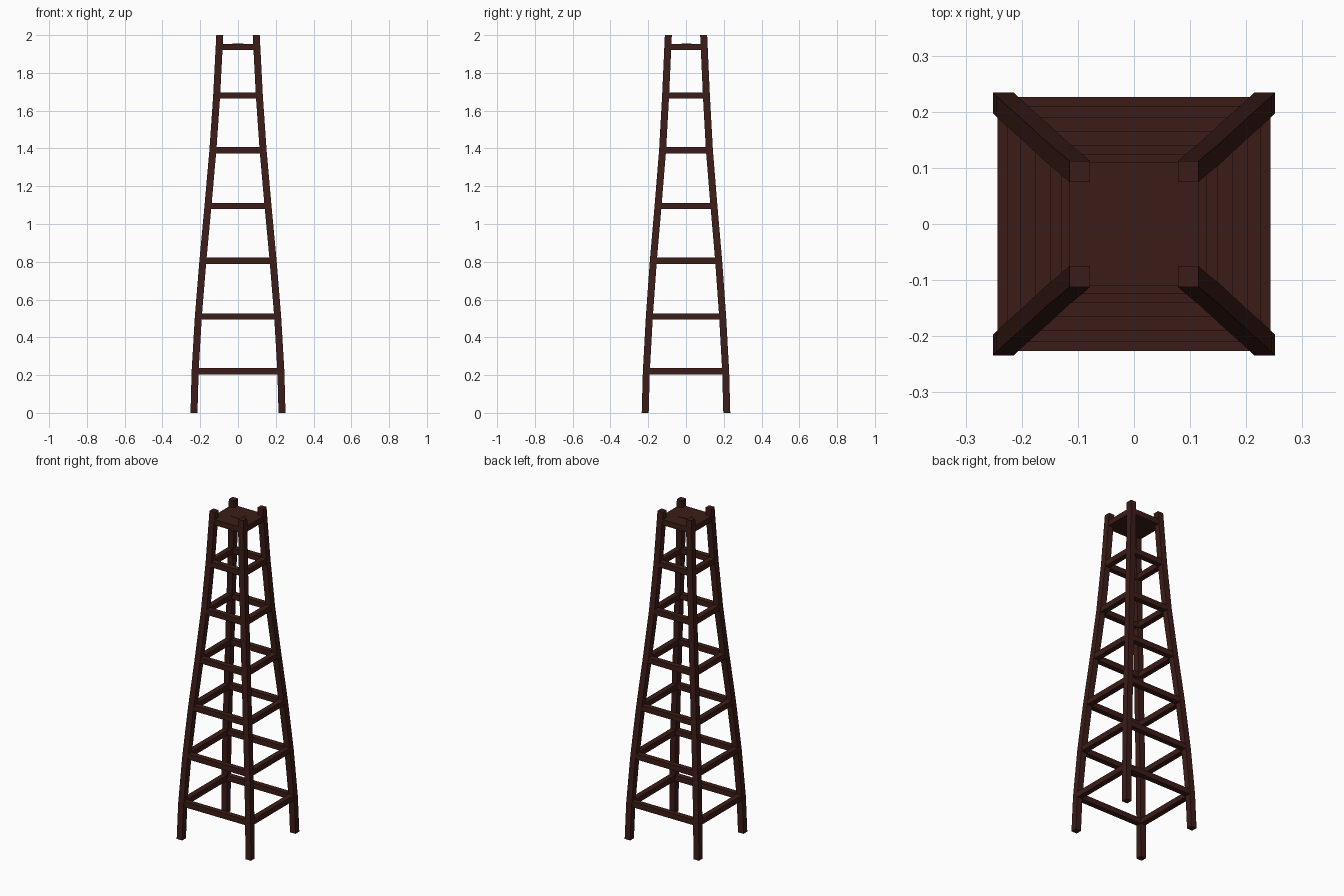
import bpy, bmesh

if "Cube" in bpy.data.objects:
    bpy.data.objects.remove(bpy.data.objects["Cube"])

wood = bpy.data.materials.new("dark_wood")
wood.diffuse_color = (0.045, 0.012, 0.009, 1)
wood.use_nodes = True
wood.node_tree.nodes["Principled BSDF"].inputs["Base Color"].default_value = wood.diffuse_color

# leg centre line: (z, x, y); the inner levels also carry the rungs
PATH = [(0, .233, .216), (.22, .227, .210), (.51, .210, .194),
        (.805, .186, .173), (1.095, .159, .148), (1.39, .133, .124),
        (1.68, .113, .108), (2.0, .0965, .0935)]
LEG = .0185   # half width of a leg
RUNG = .033   # rung thickness


def finish(name, bm):
    bmesh.ops.recalc_face_normals(bm, faces=bm.faces)
    mesh = bpy.data.meshes.new(name)
    bm.to_mesh(mesh)
    bm.free()
    mesh.materials.append(wood)
    ob = bpy.data.objects.new(name, mesh)
    bpy.context.collection.objects.link(ob)
    return ob


def box(name, centre, size):
    bm = bmesh.new()
    bmesh.ops.create_cube(bm, size=1)
    bmesh.ops.scale(bm, vec=size, verts=bm.verts)
    bmesh.ops.translate(bm, vec=centre, verts=bm.verts)
    return finish(name, bm)


def leg(name, sx, sy):
    bm = bmesh.new()
    rings = []
    for z, x, y in PATH:
        rings.append([bm.verts.new((sx * x + a * LEG, sy * y + b * LEG, z))
                      for a, b in ((-1, -1), (1, -1), (1, 1), (-1, 1))])
    for lo, hi in zip(rings, rings[1:]):
        for i in range(4):
            j = (i + 1) % 4
            bm.faces.new((lo[i], lo[j], hi[j], hi[i]))
    bm.faces.new(rings[0])
    bm.faces.new(rings[-1])
    return finish(name, bm)


# four curved legs
for sx, side in ((-1, "left"), (1, "right")):
    for sy, end in ((-1, "front"), (1, "back")):
        leg(f"{end}_{side}_leg", sx, sy)

# rung frames at each level
for i, (z, x, y) in enumerate(PATH[1:-1], 1):
    for s, end in ((-1, "front"), (1, "back")):
        box(f"{end}_rung_{i}", (0, s * y, z), (2 * x, RUNG, RUNG))
    for s, side in ((-1, "left"), (1, "right")):
        box(f"{side}_rung_{i}", (s * x, 0, z), (RUNG, 2 * y, RUNG))

# top platform with a small central pad
box("top_platform", (0, 0, 1.937), (.231, .221, .034))
box("centre_pad", (0, .002, 1.945), (.059, .053, .022))
